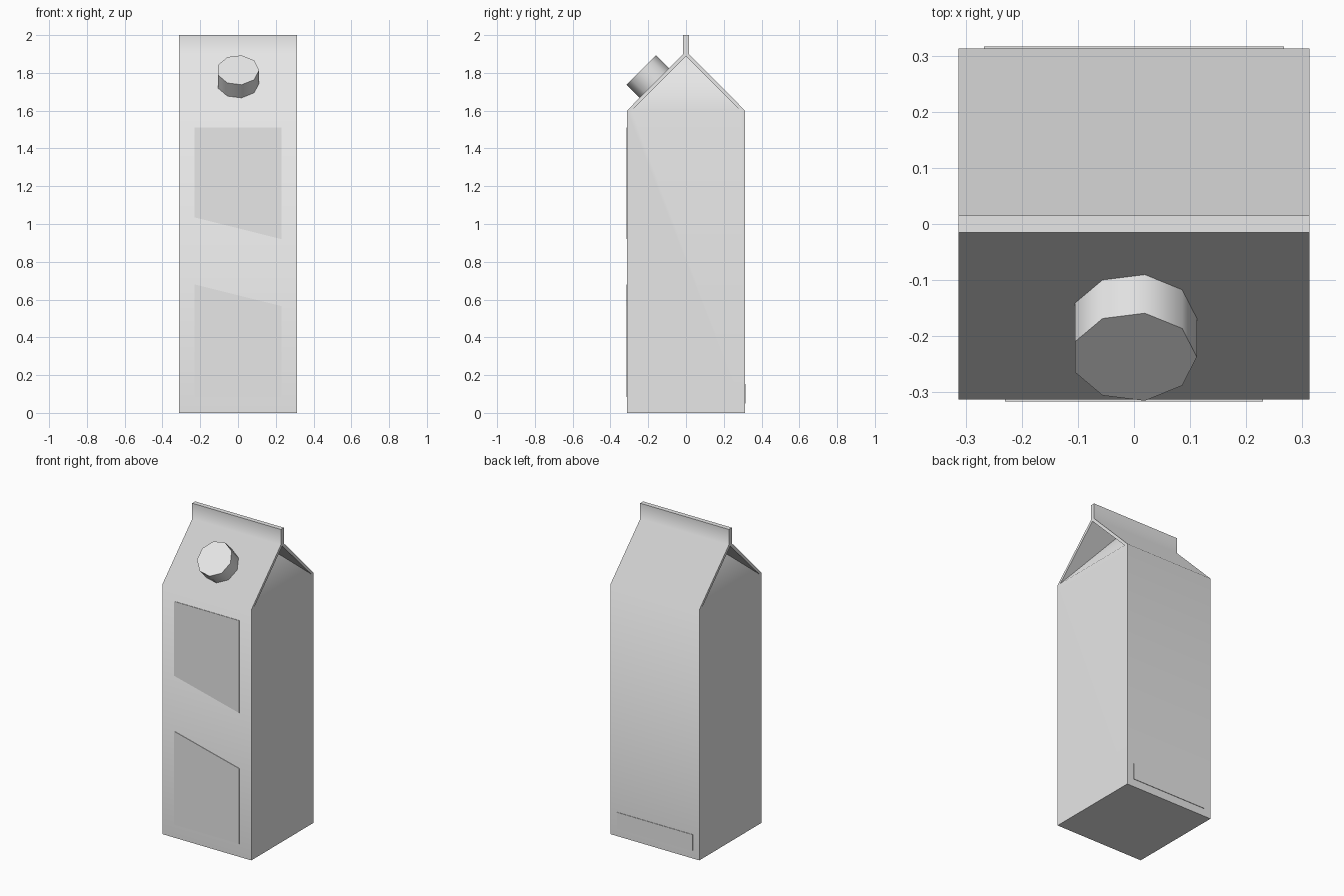
import bpy, bmesh, math
from mathutils import Matrix, Vector

cube = bpy.data.objects.get("Cube")
if cube:
    bpy.data.objects.remove(cube, do_unlink=True)

GREY = (0.8, 0.8, 0.8, 1.0)
card = bpy.data.materials.new("light_grey_card")
card.use_nodes = True
card.diffuse_color = GREY
card.node_tree.nodes["Principled BSDF"].inputs["Base Color"].default_value = GREY

HALF = 0.313      # half width of the carton
EAVE = 1.6        # height of the walls
NECK = 1.9        # foot of the sealed fin
TOP = 2.0
FIN = 0.015       # half thickness of the fin


def finish(name, bm):
    """Turn a bmesh into a shaded object with the card colour."""
    bmesh.ops.recalc_face_normals(bm, faces=bm.faces[:])
    for f in bm.faces:
        f.smooth = True
    mesh = bpy.data.meshes.new(name)
    bm.to_mesh(mesh)
    bm.free()
    mesh.set_sharp_from_angle(angle=math.radians(50))
    mesh.materials.append(card)
    obj = bpy.data.objects.new(name, mesh)
    bpy.context.scene.collection.objects.link(obj)
    return obj


# Carton: walls, roof sheets and fin share one profile, gable ends tuck inward
def make_carton():
    bm = bmesh.new()
    half_profile = [(HALF, 0), (HALF, EAVE), (FIN, NECK), (FIN, TOP)]
    outer = [(-y, z) for y, z in half_profile] + half_profile[::-1]
    inner = [(-HALF + 0.024, EAVE), (0, NECK - 0.012), (HALF - 0.024, EAVE)]
    rings = []
    for side in (-1, 1):
        o = [bm.verts.new((side * HALF, y, z)) for y, z in outer]
        front, ridge, back = [bm.verts.new((side * HALF, y, z)) for y, z in inner]
        fold = bm.verts.new((side * 0.09, 0, NECK - 0.012))
        bm.faces.new((o[0], o[1], front, back, o[6], o[7]))   # side wall
        bm.faces.new(o[1:7] + [back, ridge, front])           # roof sheet end
        bm.faces.new((front, fold, back))                     # tucked gable
        bm.faces.new((front, ridge, fold))                    # roof underside
        bm.faces.new((ridge, back, fold))
        rings.append(o)
    a, b = rings
    for i in range(len(a)):
        j = (i + 1) % len(a)
        bm.faces.new((a[i], a[j], b[j], b[i]))
    return finish("carton", bm)


# Thin label plates on the front and back walls
def make_plate(name, corners, facing):
    bm = bmesh.new()
    base = [bm.verts.new((x, facing * (HALF - 0.002), z)) for x, z in corners]
    face = bm.faces.new(base)
    out = bmesh.ops.extrude_face_region(bm, geom=[face])
    moved = [g for g in out["geom"] if isinstance(g, bmesh.types.BMVert)]
    bmesh.ops.translate(bm, verts=moved, vec=(0, facing * 0.005, 0))
    return finish(name, bm)


# Nine-sided screw cap standing square to the front roof slope
def make_cap():
    bm = bmesh.new()
    depth = 0.13
    axis = Vector((0, -1, 1)).normalized()
    centre = Vector((0, -0.237, 1.815)) - axis * depth / 2
    # the first corner of the cone points along local y, so turn it to +x
    place = (Matrix.Translation(centre) @ Matrix.Rotation(math.radians(45), 4, "X")
             @ Matrix.Rotation(math.radians(-90), 4, "Z"))
    bmesh.ops.create_cone(bm, cap_ends=True, segments=9, radius1=0.112,
                          radius2=0.112, depth=depth, matrix=place)
    return finish("screw_cap", bm)


make_carton()
make_plate("upper_front_label",
           [(-0.23, 1.51), (0.23, 1.51), (0.23, 0.92), (-0.23, 1.035)], -1)
make_plate("lower_front_label",
           [(-0.23, 0.68), (0.23, 0.565), (0.23, 0.085), (-0.23, 0.085)], -1)
make_plate("back_label",
           [(-0.267, 0.05), (0.267, 0.05), (0.267, 0.153), (-0.267, 0.153)], 1)
make_cap()
